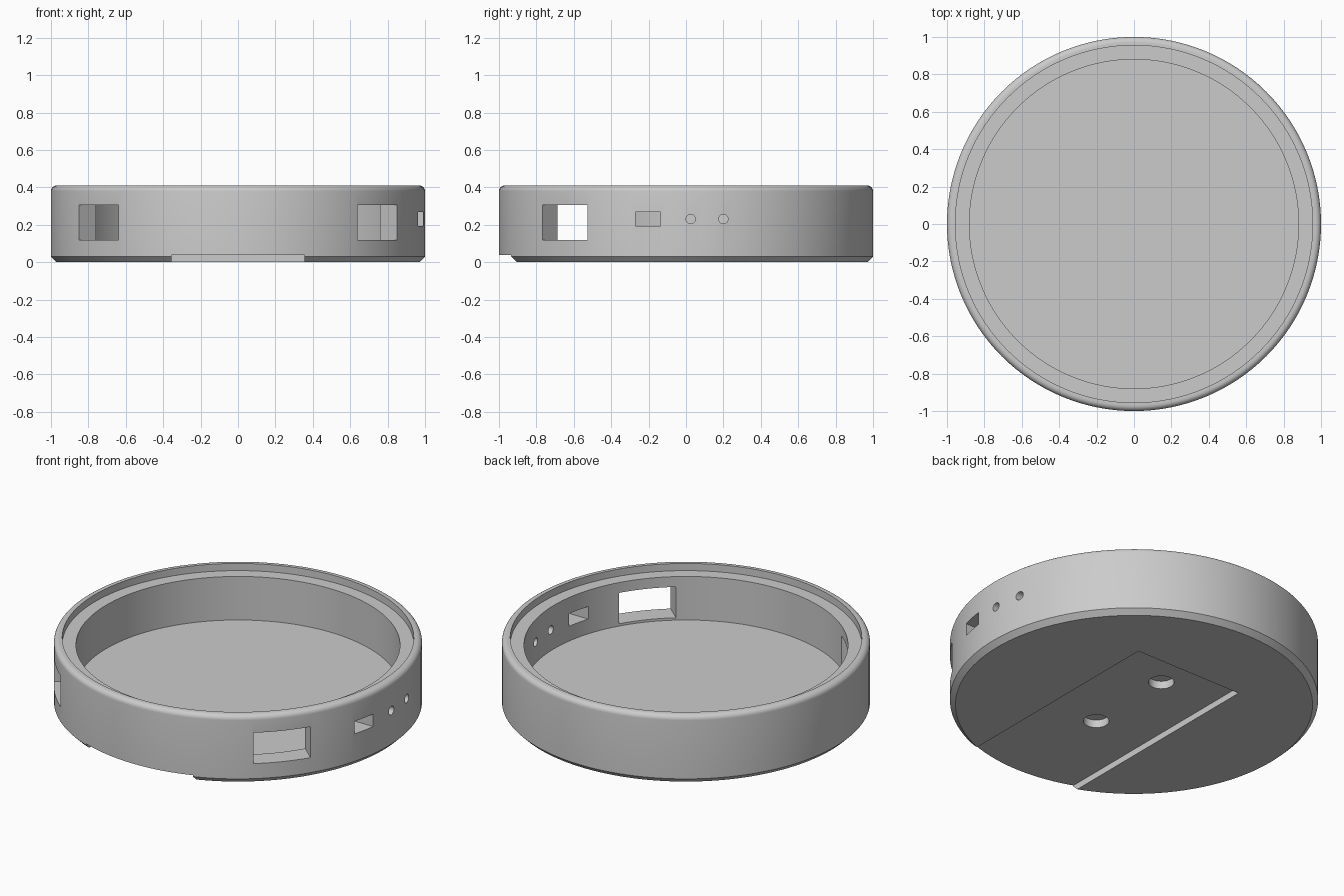
import bpy, bmesh
from math import sin, cos, pi, radians
from mathutils import Matrix, Vector

cube = bpy.data.objects.get("Cube")
if cube:
    bpy.data.objects.remove(cube, do_unlink=True)

# Single grey material
grey = bpy.data.materials.new("light grey")
grey.use_nodes = True
colour = (0.6, 0.6, 0.6, 1)
grey.diffuse_color = colour
for node in grey.node_tree.nodes:
    if node.type == 'BSDF_PRINCIPLED':
        node.inputs["Base Color"].default_value = colour


def finish(bm, name):
    bmesh.ops.recalc_face_normals(bm, faces=bm.faces)
    mesh = bpy.data.meshes.new(name)
    bm.to_mesh(mesh)
    bm.free()
    mesh.materials.append(grey)
    obj = bpy.data.objects.new(name, mesh)
    bpy.context.collection.objects.link(obj)
    return obj


def lathe(name, profile, steps=128):
    bm = bmesh.new()
    verts = [bm.verts.new((r, 0, z)) for r, z in profile]
    edges = [bm.edges.new(pair) for pair in zip(verts, verts[1:])]
    bmesh.ops.spin(bm, geom=verts + edges, cent=(0, 0, 0), axis=(0, 0, 1),
                   angle=2 * pi, steps=steps, use_merge=True)
    bmesh.ops.remove_doubles(bm, verts=bm.verts, dist=0.0001)
    return finish(bm, name)


def box_cutter(name, size, centre, turn=0):
    bm = bmesh.new()
    bmesh.ops.create_cube(bm, size=1, matrix=Matrix.Translation(centre)
                          @ Matrix.Rotation(turn, 4, 'Z') @ Matrix.Diagonal((*size, 1)))
    return finish(bm, name)


def round_cutter(name, radius, depth, centre, turn=0):
    bm = bmesh.new()
    bmesh.ops.create_cone(bm, cap_ends=True, segments=40, radius1=radius, radius2=radius,
                          depth=depth, matrix=Matrix.Translation(centre)
                          @ Matrix.Rotation(turn, 4, 'Y'))
    return finish(bm, name)


# Round tray: chamfered base, rounded rim, ledge for a lid, recessed floor
wall, height, fillet = 1.0, 0.41, 0.03
rim = [(wall - fillet + fillet * cos(i * pi / 12), height - fillet + fillet * sin(i * pi / 12))
       for i in range(7)]
profile = [(0, 0), (0.97, 0), (wall, 0.03)] + rim + [
    (0.955, height), (0.955, 0.367), (0.88, 0.367), (0.88, 0.106), (0, 0.106)]
tray = lathe("round_tray", profile)

cutters = []
# Pair of large radial windows at the front
for side, sign in (("left", 1), ("right", -1)):
    angle = radians(-41) if sign > 0 else radians(180 + 41)
    centre = Vector((0.95 * cos(angle), 0.95 * sin(angle), 0.2125))
    cutters.append(box_cutter(side + "_window_cutter", (0.4, 0.32, 0.185), centre, angle))

# Small port and two round holes in one side
cutters.append(box_cutter("port_cutter", (0.5, 0.135, 0.075), (1, -0.203, 0.232)))
for y in (0.025, 0.2):
    cutters.append(round_cutter("side_hole_cutter", 0.025, 0.5, (1, y, 0.231), pi / 2))

# Mounting slot under the base, with two blind holes in it
cutters.append(box_cutter("slot_cutter", (0.71, 1.66, 0.14), (0, -0.37, -0.032)))
for y in (0.23, -0.32):
    cutters.append(round_cutter("base_hole_cutter", 0.07, 0.07, (0, y, 0.05)))

bpy.ops.object.select_all(action='DESELECT')
bpy.context.view_layer.objects.active = tray
tray.select_set(True)
for cutter in cutters:
    cutter.hide_render = True
    cut = tray.modifiers.new(cutter.name, 'BOOLEAN')
    cut.operation = 'DIFFERENCE'
    cut.solver = 'EXACT'
    cut.object = cutter
    bpy.ops.object.modifier_apply(modifier=cut.name)
    bpy.data.objects.remove(cutter, do_unlink=True)

bpy.ops.object.shade_smooth_by_angle(angle=radians(30))
